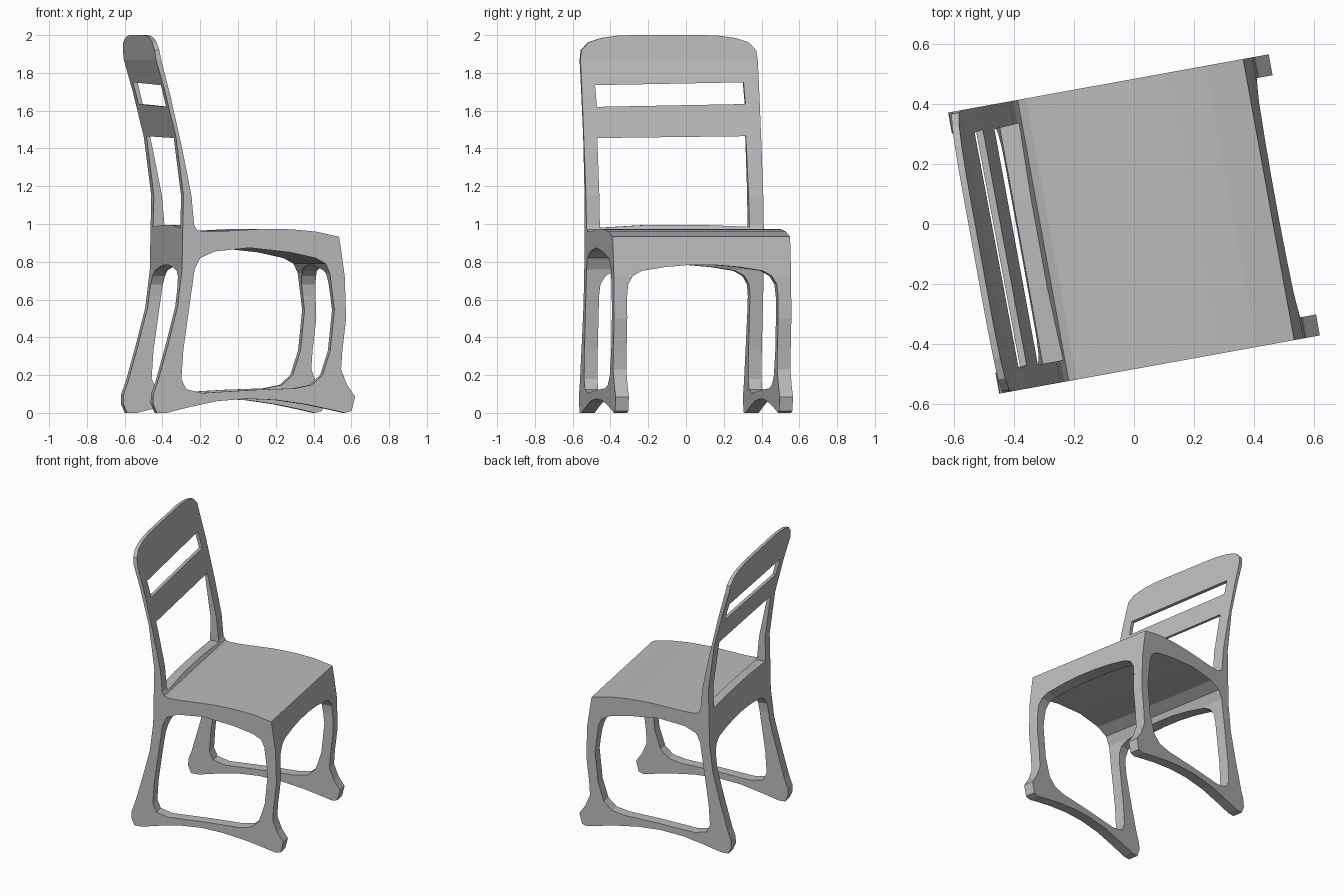
import bpy, bmesh, math
from mathutils import Matrix, Vector

cube = bpy.data.objects.get("Cube")
if cube:
    bpy.data.objects.remove(cube, do_unlink=True)

TURN = math.radians(10.3)   # the chair stands slightly turned
HALF = 0.477                # half width


def prism(name, points, axis, low, high):
    """Extrude a closed (a, z) profile along x or y."""
    bm = bmesh.new()
    place = (lambda a, z, d: (a, d, z)) if axis == "y" else (lambda a, z, d: (d, a, z))
    face = bm.faces.new([bm.verts.new(place(a, z, low)) for a, z in points])
    moved = bmesh.ops.extrude_face_region(bm, geom=[face])["geom"]
    shift = Vector(place(0, 0, high - low))
    bmesh.ops.translate(bm, verts=[v for v in moved if isinstance(v, bmesh.types.BMVert)], vec=shift)
    bmesh.ops.recalc_face_normals(bm, faces=bm.faces)
    mesh = bpy.data.meshes.new(name)
    bm.to_mesh(mesh)
    bm.free()
    obj = bpy.data.objects.new(name, mesh)
    bpy.context.collection.objects.link(obj)
    return obj


def mirrored(half):
    """Complete a symmetric profile from its left half."""
    return half + [(-a, z) for a, z in reversed(half)]


# Side silhouette: back rest, seat, front leg, rocker-like rail, back leg
back_front = [(-.522, 2), (-.50, 1.87), (-.448, 1.67), (-.385, 1.39), (-.337, 1.15),
              (-.323, .995), (-.308, .97), (-.28, .96)]
seat_top = [(-.2, .96), (-.1, .966), (.05, .974), (.2, .972), (.33, .96), (.457, .933)]
front_leg = [(.47, .85), (.488, .72), (.495, .5), (.475, .33), (.468, .23), (.5, .15),
             (.544, .085), (.525, .01), (.488, 0)]
rail_bottom = [(.4, .02), (.28, .045), (.12, .068), (-.04, .075), (-.2, .062),
               (-.35, .03), (-.47, 0)]
back_leg = [(-.523, 0), (-.544, .05), (-.542, .1), (-.518, .165), (-.466, .35),
            (-.412, .56), (-.388, .757), (-.384, .97)]
back_rear = [(-.38, 1.15), (-.42, 1.46), (-.482, 1.71), (-.528, 1.87), (-.544, 2)]
chair = prism("chair_frame", back_front + seat_top + front_leg + rail_bottom + back_leg + back_rear,
              "y", -HALF, HALF)

# Opening between the legs, seen from the side
side_hole = prism("side_opening", [
    (-.32, .76), (-.29, .82), (-.21, .855), (-.025, .874), (.193, .85), (.33, .82), (.385, .79),
    (.408, .74), (.432, .545), (.41, .33), (.368, .2), (.31, .148), (.22, .13), (0, .122),
    (-.28, .105), (-.365, .125), (-.391, .18), (-.381, .33), (-.35, .55)], "y", -1, 1)

# Arch between the two side frames, cut from front to back
arch = prism("leg_arch", mirrored([(-.406, -.2), (-.406, .62), (-.4, .68), (-.374, .725),
                                   (-.325, .752), (-.2, .772), (-.07, .783)]), "x", -1, 1)

# Back rest window and slot
window = prism("back_window", [(-.405, .98), (-.15, .995), (.15, .995), (.4, .985),
                               (.395, 1.465), (-.405, 1.455)], "x", -1, -.2)
slot = prism("back_slot", [(-.4, 1.62), (.4, 1.635), (.395, 1.75), (-.405, 1.735)], "x", -1, -.2)

# Rounded top corners of the back rest
outline = prism("rounded_outline", mirrored([(-.6, -.5), (-.6, 1.8), (-.478, 1.86), (-.47, 1.92),
                                            (-.43, 1.962), (-.36, 1.985), (-.27, 1.997),
                                            (-.17, 2.001)]), "x", -1, 1)

cutters = [side_hole, arch, window, slot, outline]
for cutter in cutters:
    cutter.hide_render = True
    mod = chair.modifiers.new(cutter.name, "BOOLEAN")
    mod.operation = "INTERSECT" if cutter is outline else "DIFFERENCE"
    mod.solver = "EXACT"
    mod.object = cutter

# Bake the cuts, drop the cutters, turn the chair
graph = bpy.context.evaluated_depsgraph_get()
chair_mesh = bpy.data.meshes.new_from_object(chair.evaluated_get(graph))
chair.modifiers.clear()
chair.data = chair_mesh
for cutter in cutters:
    bpy.data.objects.remove(cutter, do_unlink=True)
chair_mesh.transform(Matrix.Rotation(TURN, 4, "Z"))

# One plain grey
grey = bpy.data.materials.new("plain_grey")
grey.use_nodes = True
colour = (.5, .5, .5, 1)
grey.diffuse_color = colour
grey.node_tree.nodes["Principled BSDF"].inputs["Base Color"].default_value = colour
chair_mesh.materials.clear()
chair_mesh.materials.append(grey)

# Smooth over the gentle curves, crisp at the corners
bpy.ops.object.select_all(action="DESELECT")
chair.select_set(True)
bpy.context.view_layer.objects.active = chair
bpy.ops.object.shade_flat()
